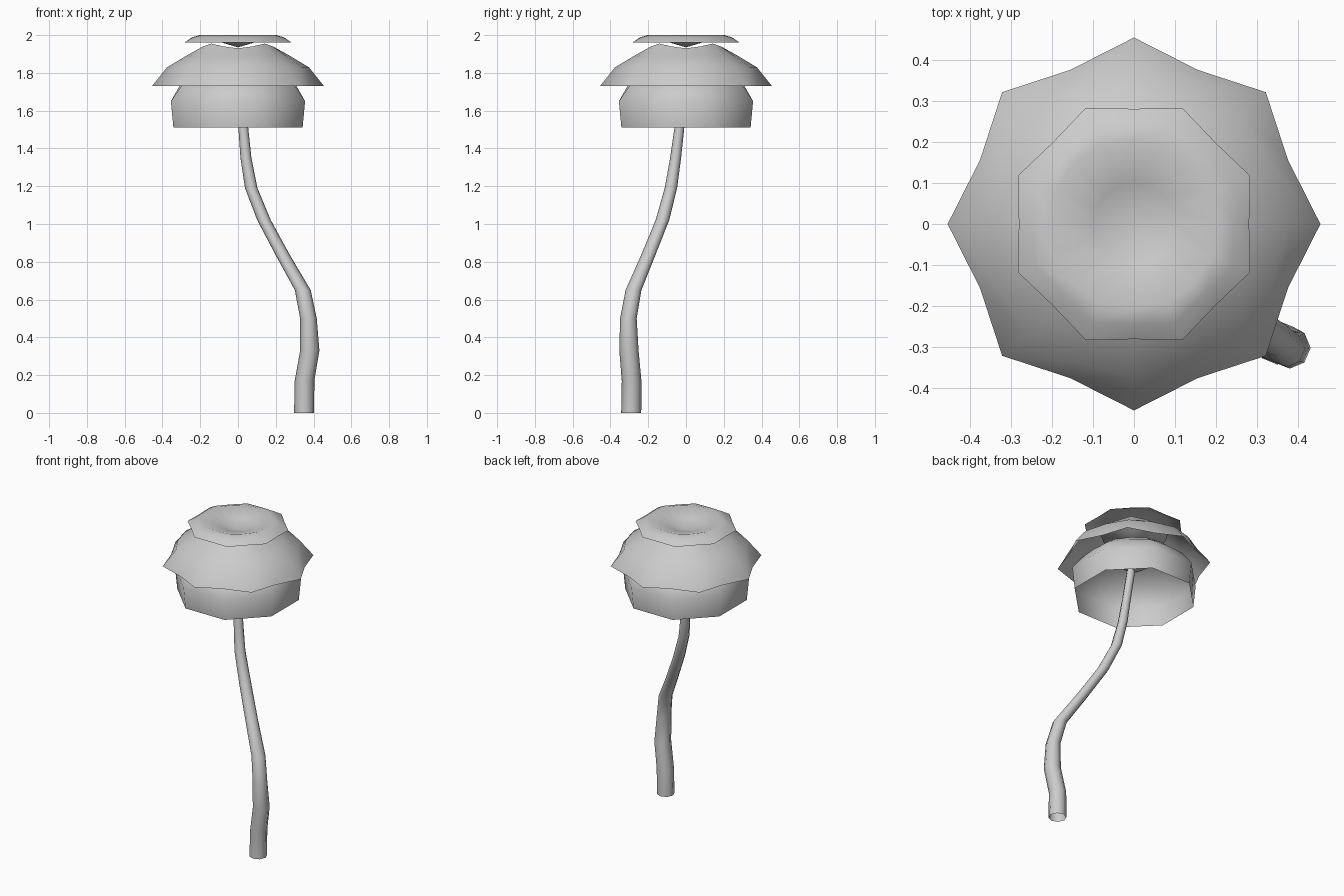
import bpy, bmesh
from math import sin, cos, pi, radians

if "Cube" in bpy.data.objects:
    bpy.data.objects.remove(bpy.data.objects["Cube"])


def finish(bm, name, angle):
    bmesh.ops.recalc_face_normals(bm, faces=bm.faces[:])
    mesh = bpy.data.meshes.new(name)
    bm.to_mesh(mesh)
    bm.free()
    ob = bpy.data.objects.new(name, mesh)
    bpy.context.collection.objects.link(ob)
    bpy.ops.object.select_all(action='DESELECT')
    ob.select_set(True)
    bpy.context.view_layer.objects.active = ob
    bpy.ops.object.shade_smooth_by_angle(angle=radians(angle))
    return ob


def bridge(bm, rings):
    for a, b in zip(rings, rings[1:]):
        n = len(a)
        for i in range(n):
            j = (i + 1) % n
            bm.faces.new((a[i], a[j], b[j], b[i]))


def petal_tier(name, phase, profile, center_z):
    """profile rows: radius at points, radius at valleys, z at points, z at valleys."""
    bm = bmesh.new()
    rings = []
    for rp, rv, zp, zv in profile:
        ring = []
        for i in range(16):
            r, z = (rv, zv) if i % 2 else (rp, zp)
            a = phase + i * pi / 8
            ring.append(bm.verts.new((r * cos(a), r * sin(a), z)))
        rings.append(ring)
    bridge(bm, rings)
    # dished centre
    c = bm.verts.new((0, 0, center_z))
    last = rings[-1]
    for i in range(16):
        bm.faces.new((last[i], last[(i + 1) % 16], c))
    return finish(bm, name, 50), rings


# Lower petals: deep cup turned half a step
petal_tier("lower_petals", pi / 8, [
    (.370, .342, 1.51, 1.51), (.384, .355, 1.65, 1.65),
    (.325, .310, 1.73, 1.73), (.250, .245, 1.785, 1.785),
    (.180, .180, 1.81, 1.81), (.090, .090, 1.74, 1.74)], 1.68)

# Middle petals: widest, flared skirt
ob, _ = petal_tier("middle_petals", 0, [
    (.455, .407, 1.73, 1.73), (.375, .365, 1.83, 1.83),
    (.275, .275, 1.89, 1.89), (.200, .200, 1.94, 1.94),
    (.100, .100, 1.91, 1.91)], 1.87)
# wavy ridge, raised on the diagonals
for v in ob.data.vertices[48:64]:
    v.co.z += .015 if abs(abs(v.co.x) - abs(v.co.y)) < .01 else (
        -.01 if min(abs(v.co.x), abs(v.co.y)) < .01 else 0)

# Top petals: shallow dish
petal_tier("top_petals", pi / 8, [
    (.307, .281, 1.96, 1.96), (.260, .245, 1.987, 1.987),
    (.210, .205, 2.0, 2.0), (.100, .100, 1.965, 1.965)], 1.935)

# Stem: tapered bent tube, open ended (x, y, z, radius)
path = [(.350, -.290, 0, .053), (.352, -.288, .17, .052),
        (.380, -.302, .33, .051), (.373, -.305, .50, .044),
        (.343, -.278, .65, .042), (.240, -.202, .83, .038),
        (.138, -.125, 1.02, .036), (.070, -.080, 1.19, .033),
        (.042, -.055, 1.35, .029), (.028, -.035, 1.51, .026),
        (.012, -.012, 1.70, .025)]
bm = bmesh.new()
rings = [[bm.verts.new((x + r * cos(k * pi / 4), y + r * sin(k * pi / 4), z))
          for k in range(8)] for x, y, z, r in path]
bridge(bm, rings)
finish(bm, "stem", 60)
